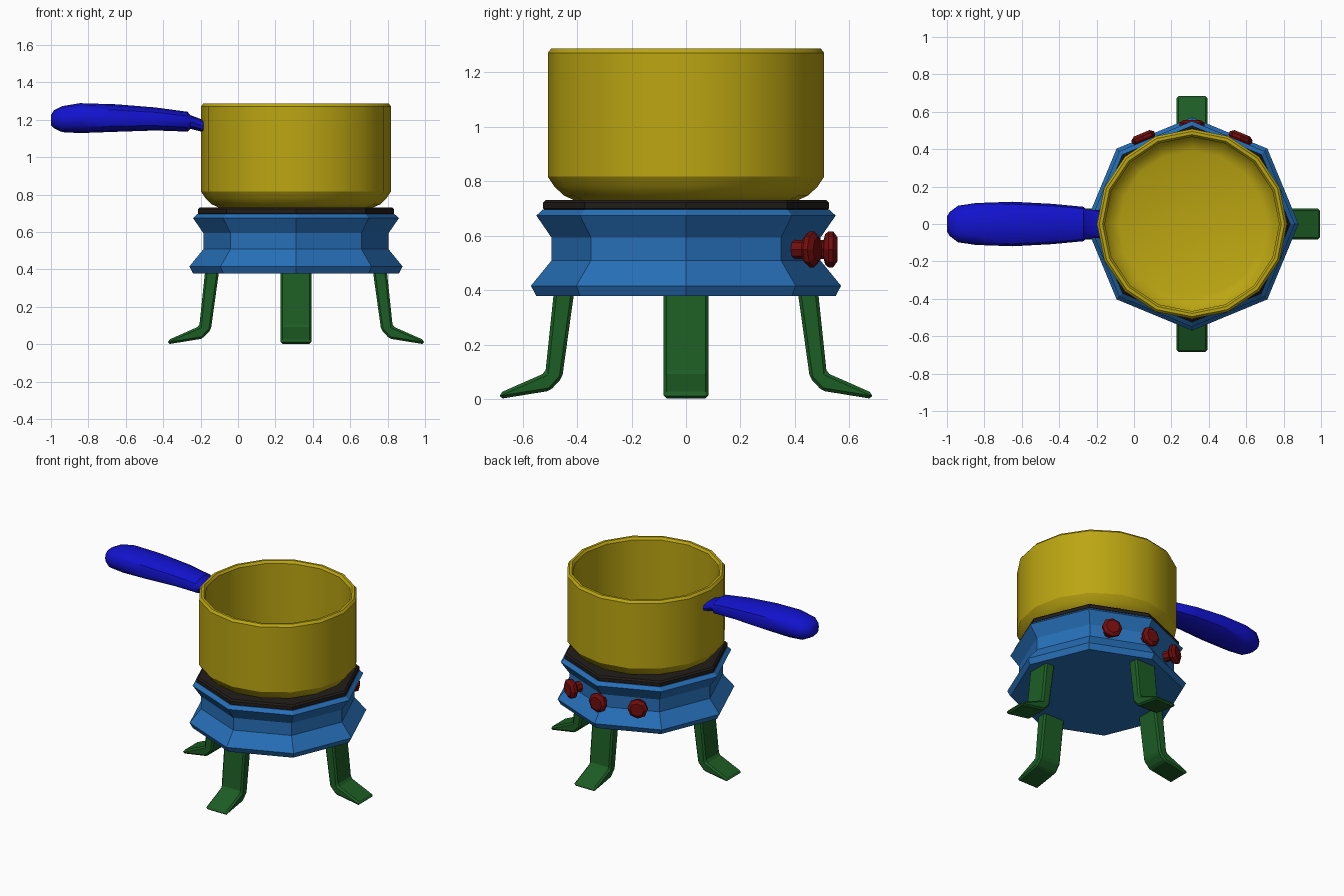
import bpy, bmesh, math
from mathutils import Matrix, Vector

if "Cube" in bpy.data.objects:
    bpy.data.objects.remove(bpy.data.objects["Cube"])

CX = 0.31  # axis of the pot and stove


def material(name, rgb):
    m = bpy.data.materials.new(name)
    m.diffuse_color = (*rgb, 1)
    m.use_nodes = True
    m.node_tree.nodes["Principled BSDF"].inputs["Base Color"].default_value = m.diffuse_color
    return m


YELLOW = material("yellow", (0.50, 0.38, 0.006))
BLUE = material("blue", (0.02, 0.16, 0.48))
BLACK = material("black", (0.015, 0.012, 0.010))
GREEN = material("green", (0.012, 0.11, 0.018))
RED = material("red", (0.17, 0.004, 0.004))
INDIGO = material("indigo", (0.006, 0.006, 0.62))


def finish(name, bm, mat, smooth=None):
    bmesh.ops.recalc_face_normals(bm, faces=bm.faces)
    mesh = bpy.data.meshes.new(name)
    bm.to_mesh(mesh)
    bm.free()
    mesh.materials.append(mat)
    if smooth:
        mesh.polygons.foreach_set("use_smooth", [True] * len(mesh.polygons))
        mesh.set_sharp_from_angle(angle=math.radians(smooth))
    ob = bpy.data.objects.new(name, mesh)
    bpy.context.collection.objects.link(ob)
    return ob


def loft(name, rings, mat, smooth=None):
    """Skin a list of point rings and cap both ends."""
    bm = bmesh.new()
    vs = [[bm.verts.new(p) for p in ring] for ring in rings]
    n = len(vs[0])
    for a, b in zip(vs, vs[1:]):
        for i in range(n):
            j = (i + 1) % n
            bm.faces.new((a[i], a[j], b[j], b[i]))
    bm.faces.new(vs[0])
    bm.faces.new(vs[-1])
    return finish(name, bm, mat, smooth)


def lathe(name, profile, sides, mat, smooth=None, matrix=Matrix.Translation((CX, 0, 0))):
    angles = [math.tau * i / sides for i in range(sides)]
    rings = [[matrix @ Vector((r * math.cos(a), r * math.sin(a), z)) for a in angles]
             for r, z in profile]
    return loft(name, rings, mat, smooth)


# Stove body and hot plate
lathe("stove_body", [(0.55, 0.378), (0.57, 0.416), (0.495, 0.508), (0.495, 0.594),
                     (0.55, 0.674), (0.526, 0.697)], 8, BLUE)
lathe("hot_plate", [(0.515, 0.69), (0.525, 0.70), (0.525, 0.722), (0.514, 0.732)], 8, BLACK)

# Pot with hollow inside
lathe("pot", [(0.41, 0.73), (0.45, 0.748), (0.485, 0.782), (0.508, 0.817), (0.508, 1.272), (0.495, 1.288),
              (0.478, 1.288), (0.466, 1.272), (0.466, 0.825), (0.44, 0.79), (0.39, 0.77)],
      16, YELLOW, 32)

# Pot handle: x, bottom z, top z, half width
sections = [(-1.0, 1.17, 1.225, 0.04), (-0.985, 1.155, 1.25, 0.065), (-0.94, 1.134, 1.273, 0.098),
            (-0.845, 1.129, 1.289, 0.112), (-0.65, 1.136, 1.283, 0.119), (-0.44, 1.143, 1.266, 0.108),
            (-0.27, 1.137, 1.243, 0.092), (-0.255, 1.152, 1.225, 0.078), (-0.182, 1.134, 1.198, 0.074)]
rings = []
for x, lo, hi, w in sections:
    ring = []
    for i in range(12):
        a = math.tau * i / 12
        c, s = math.cos(a), math.sin(a)
        ring.append((x, w * math.copysign(abs(c) ** 0.8, c),
                     (lo + hi) / 2 + (hi - lo) / 2 * math.copysign(abs(s) ** 0.8, s)))
    rings.append(ring)
loft("pot_handle", rings, INDIGO, 40)

# Four bent legs
leg_profile = [(0.41, 0.40), (0.485, 0.40), (0.517, 0.096), (0.685, 0.022), (0.685, 0.0),
               (0.50, 0.03), (0.455, 0.078)]
for k, side in enumerate(("right", "back", "left", "front")):
    turn = Matrix.Translation((CX, 0, 0)) @ Matrix.Rotation(k * math.pi / 2, 4, "Z")
    leg = loft(side + "_leg", [[turn @ Vector((r, y, z)) for r, z in leg_profile]
                               for y in (-0.082, 0.082)], GREEN)
    bevel = leg.modifiers.new("bevel", "BEVEL")
    bevel.width = 0.012
    bevel.segments = 1

# Three control knobs on the back
knob_profile = [(0.035, -0.09), (0.035, -0.005), (0.055, 0.0), (0.066, 0.012),
                (0.066, 0.030), (0.045, 0.045)]
for name, x, y, deg in (("left", -0.252, 0.443, 112.5), ("middle", 0, 0.511, 90),
                        ("right", 0.252, 0.443, 67.5)):
    place = (Matrix.Translation((CX + x, y, 0.55)) @ Matrix.Rotation(math.radians(deg), 4, "Z")
             @ Matrix.Rotation(math.pi / 2, 4, "Y"))
    lathe(name + "_knob", knob_profile, 8, RED, None, place)
